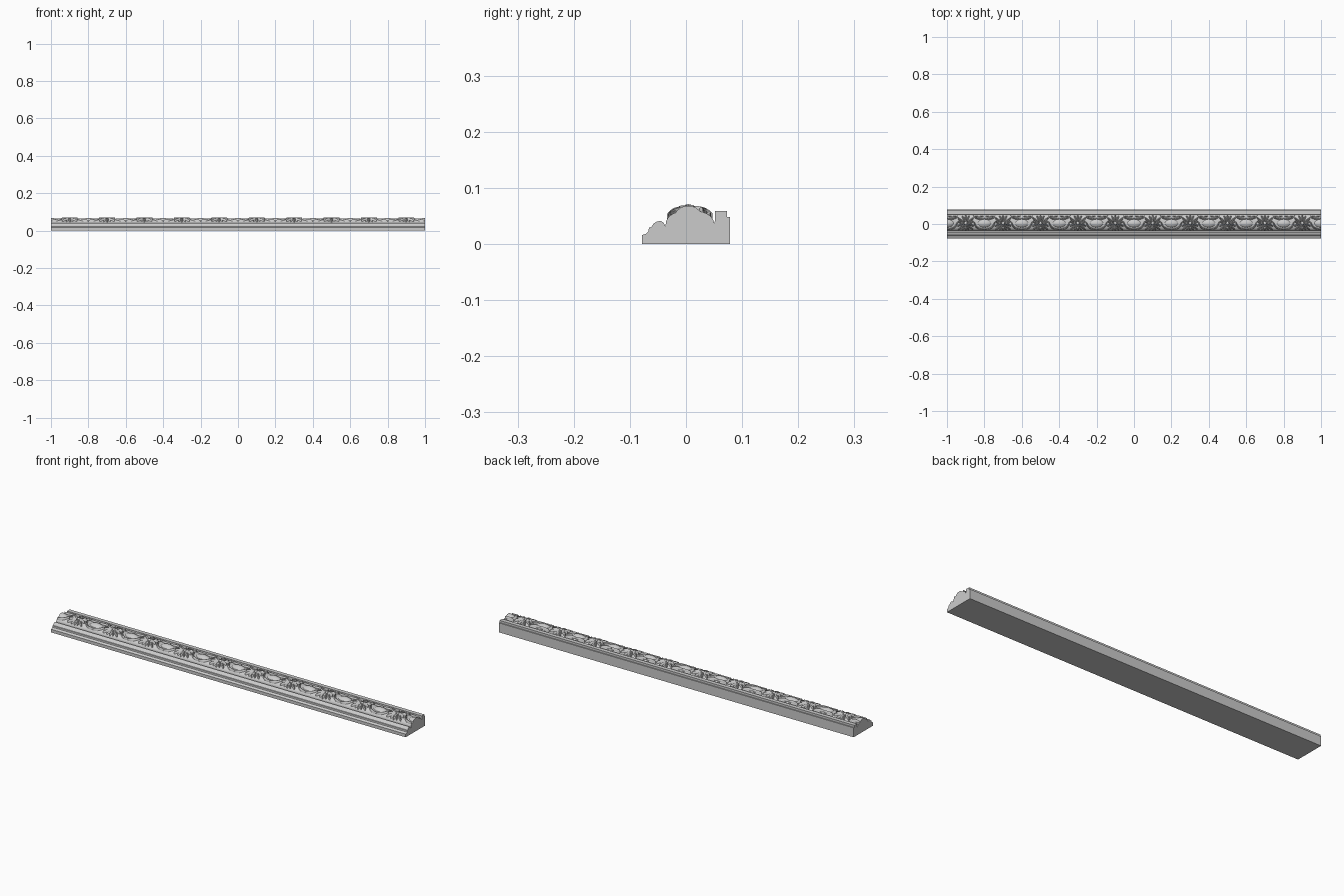
import bpy, bmesh, math
from mathutils import Vector, Matrix

if "Cube" in bpy.data.objects:
    bpy.data.objects.remove(bpy.data.objects["Cube"])


def dome(y):
    """Height of the rounded carved band at depth y."""
    u = min(1.0, abs((y - 0.007) / 0.043))
    return 0.036 + 0.023 * (1 - u ** 2.6) ** 0.5


def finish(bm, name, angle=35):
    bmesh.ops.recalc_face_normals(bm, faces=bm.faces)
    me = bpy.data.meshes.new(name)
    bm.to_mesh(me)
    bm.free()
    ob = bpy.data.objects.new(name, me)
    bpy.context.collection.objects.link(ob)
    bpy.ops.object.select_all(action='DESELECT')
    ob.select_set(True)
    bpy.context.view_layer.objects.active = ob
    bpy.ops.object.shade_smooth_by_angle(angle=math.radians(angle))
    return ob


def trim(bm):
    """Cut the carving flush with the ends of the moulding and cap it."""
    for s in (-1, 1):
        r = bmesh.ops.bisect_plane(bm, geom=bm.verts[:] + bm.edges[:] + bm.faces[:],
                                   plane_co=(s, 0, 0), plane_no=(s, 0, 0),
                                   clear_outer=True)
        edges = [e for e in r['geom_cut'] if isinstance(e, bmesh.types.BMEdge)]
        if edges:
            bmesh.ops.holes_fill(bm, edges=edges, sides=0)


def egg(bm, c, radii, seg=24):
    m = Matrix.Translation(c) @ Matrix.Diagonal((*radii, 1))
    bmesh.ops.create_uvsphere(bm, u_segments=seg, v_segments=seg // 2, radius=1, matrix=m)


def blade(bm, x0, sx, p, w, h, n=12, blunt=0.35):
    """Grooved leaf lying on the dome along a quadratic curve p, mirrored by sx."""
    p = [Vector(q) for q in p]
    section = [(-1, -0.006), (-0.8, h * 0.6), (-0.4, h), (0, h * 0.6),
               (0.4, h), (0.8, h * 0.6), (1, -0.006)]
    rows = []
    for i in range(n + 1):
        t = i / n
        q = p[0] * (1 - t) ** 2 + p[1] * 2 * t * (1 - t) + p[2] * t * t
        d = ((p[1] - p[0]) * (1 - t) + (p[2] - p[1]) * t).normalized()
        nrm = Vector((-d.y, d.x))
        ww = w * (0.12 + 0.88 * math.sin(math.pi * t) ** blunt)
        row = []
        for o, hh in section:
            v = q + nrm * o * ww
            y = max(-0.035, min(0.049, v.y))
            row.append(bm.verts.new((x0 + sx * v.x, y, dome(y) + hh)))
        rows.append(row)
    for a, b in zip(rows, rows[1:]):
        for j in range(len(section) - 1):
            bm.faces.new((a[j], a[j + 1], b[j + 1], b[j]))
    bm.faces.new(rows[0])
    bm.faces.new(rows[-1])


# moulding body: stepped front, round bead, carved dome and back fillet
front = [(-0.078, 0), (-0.078, 0.016), (-0.071, 0.018), (-0.067, 0.022),
         (-0.066, 0.029), (-0.062, 0.030), (-0.058, 0.036), (-0.052, 0.040),
         (-0.045, 0.041), (-0.040, 0.038), (-0.037, 0.032)]
ys = [0.007 - 0.043 * math.cos(math.pi * i / 20) for i in range(21)]
back = [(0.052, 0.043), (0.052, 0.059), (0.073, 0.059), (0.073, 0.048),
        (0.078, 0.048), (0.078, 0)]
profile = front + [(y, dome(y)) for y in ys] + back
bm = bmesh.new()
face = bm.faces.new([bm.verts.new((-1, y, z)) for y, z in profile])
ext = bmesh.ops.extrude_face_region(bm, geom=[face], use_keep_orig=True)
bmesh.ops.translate(bm, vec=(2, 0, 0),
                    verts=[v for v in ext['geom'] if isinstance(v, bmesh.types.BMVert)])
finish(bm, "moulding_body", 30)

# eggs every 0.2 units
bm = bmesh.new()
for i in range(-5, 6):
    egg(bm, (i * 0.2, 0.004, 0.046), (0.043, 0.025, 0.022))
trim(bm)
finish(bm, "eggs")

# raised husks framing each egg: cup below, curled crown above
bm = bmesh.new()
for i in range(-5, 6):
    for s in (-1, 1):
        blade(bm, i * 0.2, s, [(0.0, -0.029), (0.048, -0.030), (0.055, 0.012)], 0.005, 0.007)
        blade(bm, i * 0.2, s, [(0.0, 0.030), (0.025, 0.024), (0.054, 0.036)], 0.006, 0.008)
        blade(bm, i * 0.2, s, [(0.004, 0.043), (0.03, 0.036), (0.06, 0.044)], 0.004, 0.005)
trim(bm)
finish(bm, "egg_husks")

# leaf sprays between the eggs
spray = [([(0.006, 0.010), (0.022, 0.012), (0.042, 0.034)], 0.007, 0.009),
         ([(0.006, 0.006), (0.025, 0.004), (0.042, 0.014)], 0.006, 0.010),
         ([(0.006, 0.000), (0.025, 0.000), (0.043, -0.012)], 0.006, 0.010),
         ([(0.006, -0.004), (0.016, -0.010), (0.040, -0.031)], 0.006, 0.008),
         ([(0.004, 0.012), (0.008, 0.026), (0.020, 0.044)], 0.006, 0.007),
         ([(0.004, -0.008), (0.008, -0.018), (0.018, -0.032)], 0.005, 0.007)]
bm = bmesh.new()
for i in range(-5, 5):
    x = i * 0.2 + 0.1
    for s in (-1, 1):
        for p, w, h in spray:
            blade(bm, x, s, p, w, h)
    blade(bm, x, 1, [(0, 0.012), (0, 0.03), (0, 0.047)], 0.006, 0.009)
    blade(bm, x, 1, [(0, -0.006), (0, -0.02), (0, -0.034)], 0.006, 0.009)
finish(bm, "leaf_sprays")

# berry cluster at the heart of each spray
bm = bmesh.new()
for i in range(-5, 5):
    x = i * 0.2 + 0.1
    egg(bm, (x, 0.004, 0.061), (0.010, 0.010, 0.010), 16)
    for s in (-1, 1):
        egg(bm, (x + s * 0.017, 0.004, 0.060), (0.007, 0.007, 0.009), 12)
    egg(bm, (x, -0.019, 0.056), (0.008, 0.008, 0.009), 12)
finish(bm, "berries")
